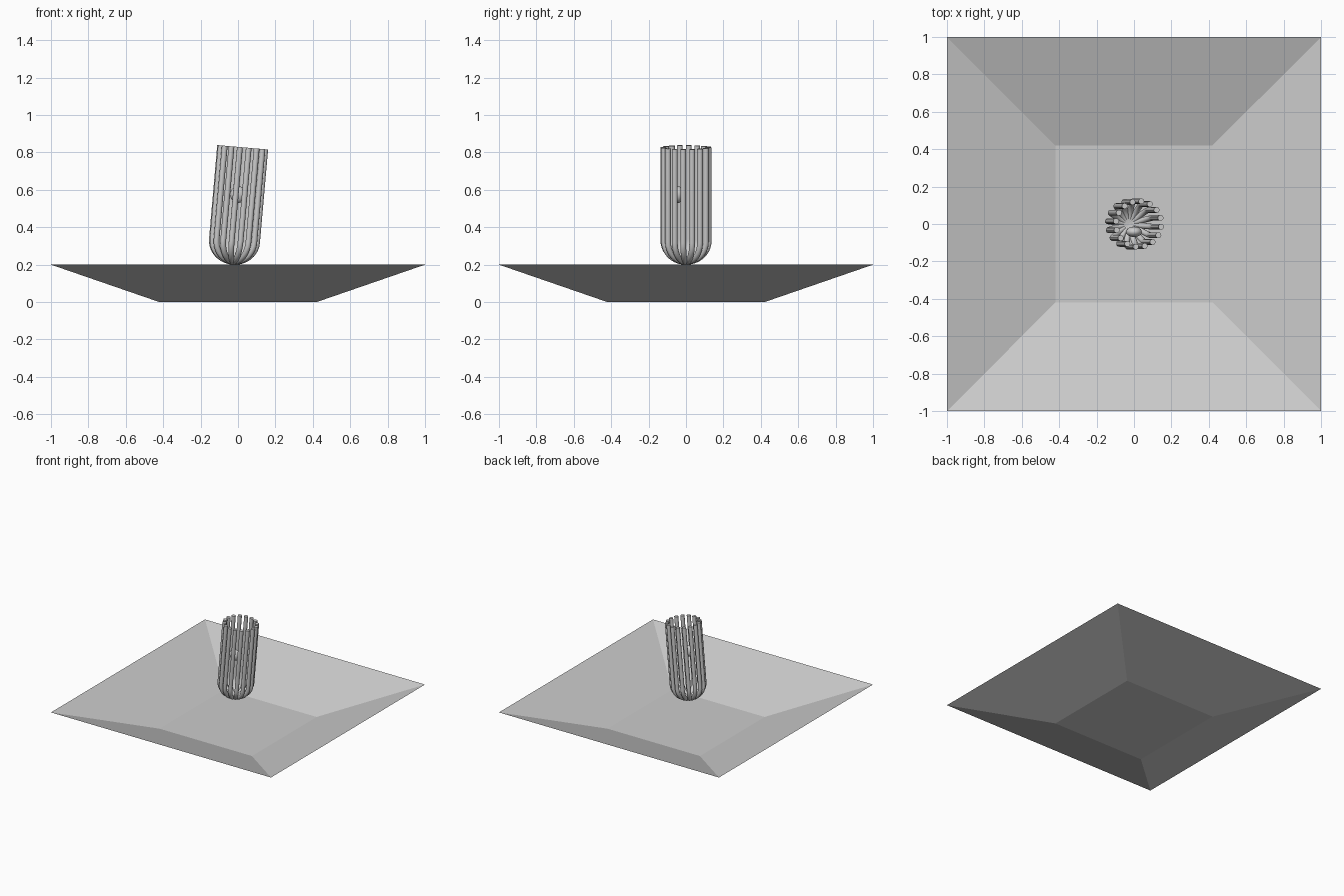
import bpy, bmesh
from math import sin, cos, pi, radians
from mathutils import Matrix, Vector

if "Cube" in bpy.data.objects:
    bpy.data.objects.remove(bpy.data.objects["Cube"])


def material(name, color):
    m = bpy.data.materials.new(name)
    m.diffuse_color = (*color, 1)
    m.use_nodes = True
    m.node_tree.nodes["Principled BSDF"].inputs["Base Color"].default_value = m.diffuse_color
    return m


grey = material("light grey", (0.6, 0.6, 0.6))


def add_object(name, bm, mat):
    me = bpy.data.meshes.new(name)
    bm.to_mesh(me)
    bm.free()
    me.materials.append(mat)
    ob = bpy.data.objects.new(name, me)
    bpy.context.collection.objects.link(ob)
    return ob


# Shallow square tray: open thin sheet, floor plus four sloping walls
bm = bmesh.new()
corners = [(-1, -1), (1, -1), (1, 1), (-1, 1)]
low = [bm.verts.new((0.42 * x, 0.42 * y, 0)) for x, y in corners]
high = [bm.verts.new((x, y, 0.2)) for x, y in corners]
bm.faces.new(low)
for i in range(4):
    j = (i + 1) % 4
    bm.faces.new((low[j], low[i], high[i], high[j]))
add_object("tray", bm, grey)

# Leaning cage frame: pivot at the lower tip
tilt = Matrix.Translation((-0.03, 0, 0.2)) @ Matrix.Rotation(radians(5), 4, 'Y')

# Cage: 16 round bars, straight above, curving in to one point below
BARS, RING, BAR_R, HEIGHT, SIDES = 16, 0.122, 0.0155, 0.63, 12
profile = [(RING * sin(a), BAR_R + 0.112 * (1 - cos(a)))
           for a in [i * pi / 2 / 10 for i in range(11)]]
profile.append((RING, HEIGHT))
bm = bmesh.new()
for b in range(BARS):
    ang = radians(-7 + b * 360 / BARS)
    out, side, up = Vector((cos(ang), sin(ang), 0)), Vector((-sin(ang), cos(ang), 0)), Vector((0, 0, 1))
    rings = []
    for k, (r, z) in enumerate(profile):
        r0, z0 = profile[max(k - 1, 0)]
        r1, z1 = profile[min(k + 1, len(profile) - 1)]
        t = (out * (r1 - r0) + up * (z1 - z0)).normalized()
        n = side.cross(t)
        c = out * r + up * z
        rings.append([bm.verts.new(c + BAR_R * (n * cos(s * 2 * pi / SIDES) + side * sin(s * 2 * pi / SIDES)))
                      for s in range(SIDES)])
    for lo, hi in zip(rings, rings[1:]):
        for s in range(SIDES):
            q = (s + 1) % SIDES
            bm.faces.new((lo[s], lo[q], hi[q], hi[s]))
    bm.faces.new(rings[0])
    bm.faces.new(rings[-1])
bmesh.ops.recalc_face_normals(bm, faces=bm.faces)
bm.transform(tilt)
cage = add_object("cage_bars", bm, grey)

# Small egg-shaped bead inside the cage
bm = bmesh.new()
bmesh.ops.create_uvsphere(bm, u_segments=24, v_segments=14, radius=1)
bm.transform(Matrix.Translation((0, -0.042, 0.575)) @ Matrix.Diagonal((0.042, 0.028, 0.045, 1)))
bead = add_object("bead", bm, grey)

for ob in (cage, bead):
    bpy.ops.object.select_all(action='DESELECT')
    ob.select_set(True)
    bpy.context.view_layer.objects.active = ob
    bpy.ops.object.shade_smooth_by_angle(angle=radians(40))
